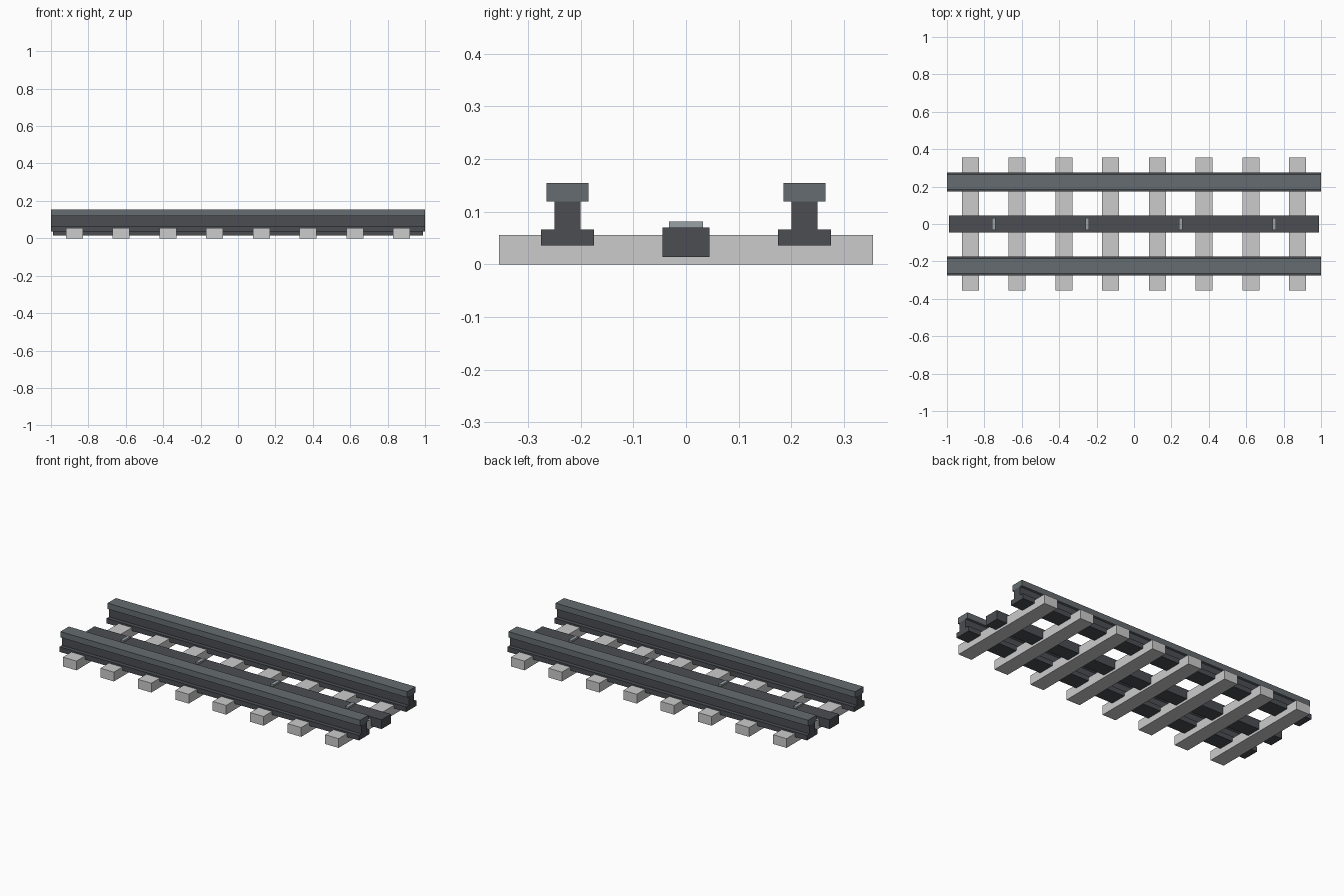
import bpy, bmesh

if "Cube" in bpy.data.objects:
    bpy.data.objects.remove(bpy.data.objects["Cube"])


def material(name, rgb):
    m = bpy.data.materials.new(name)
    m.diffuse_color = (*rgb, 1)
    m.use_nodes = True
    m.node_tree.nodes["Principled BSDF"].inputs["Base Color"].default_value = m.diffuse_color
    return m


steel = material("worn_steel", (0.13, 0.15, 0.16))
iron = material("dark_iron", (0.07, 0.075, 0.085))
bright = material("bright_metal", (0.32, 0.36, 0.38))


def box(name, x, y, z, mat=None):
    """Box spanning the (min, max) range on each axis."""
    bm = bmesh.new()
    bmesh.ops.create_cube(bm, size=1)
    for v in bm.verts:
        v.co = [r[0] if c < 0 else r[1] for c, r in zip(v.co, (x, y, z))]
    me = bpy.data.meshes.new(name)
    bm.to_mesh(me)
    bm.free()
    ob = bpy.data.objects.new(name, me)
    bpy.context.collection.objects.link(ob)
    if mat:
        me.materials.append(mat)
    return ob


def span(centre, width):
    return (centre - width / 2, centre + width / 2)


# Sleepers
for i in range(8):
    box(f"sleeper_{i + 1}", span(-0.875 + 0.25 * i, 0.09), (-0.355, 0.355), (0, 0.056))

# Running rails: foot, web and head on each side
for side, y in (("front", -0.225), ("back", 0.225)):
    box(f"{side}_rail_foot", (-1, 1), span(y, 0.10), (0.036, 0.066), iron)
    box(f"{side}_rail_web", (-1, 1), span(y, 0.05), (0.066, 0.119), iron)
    box(f"{side}_rail_head", (-1, 1), span(y, 0.08), (0.119, 0.154), steel)

# Centre beam with small raised clips
box("centre_beam", (-0.99, 0.99), span(0, 0.09), (0.014, 0.07), iron)
for i in range(4):
    box(f"beam_clip_{i + 1}", span(-0.75 + 0.5 * i, 0.02), span(0, 0.064), (0.069, 0.081), bright)
